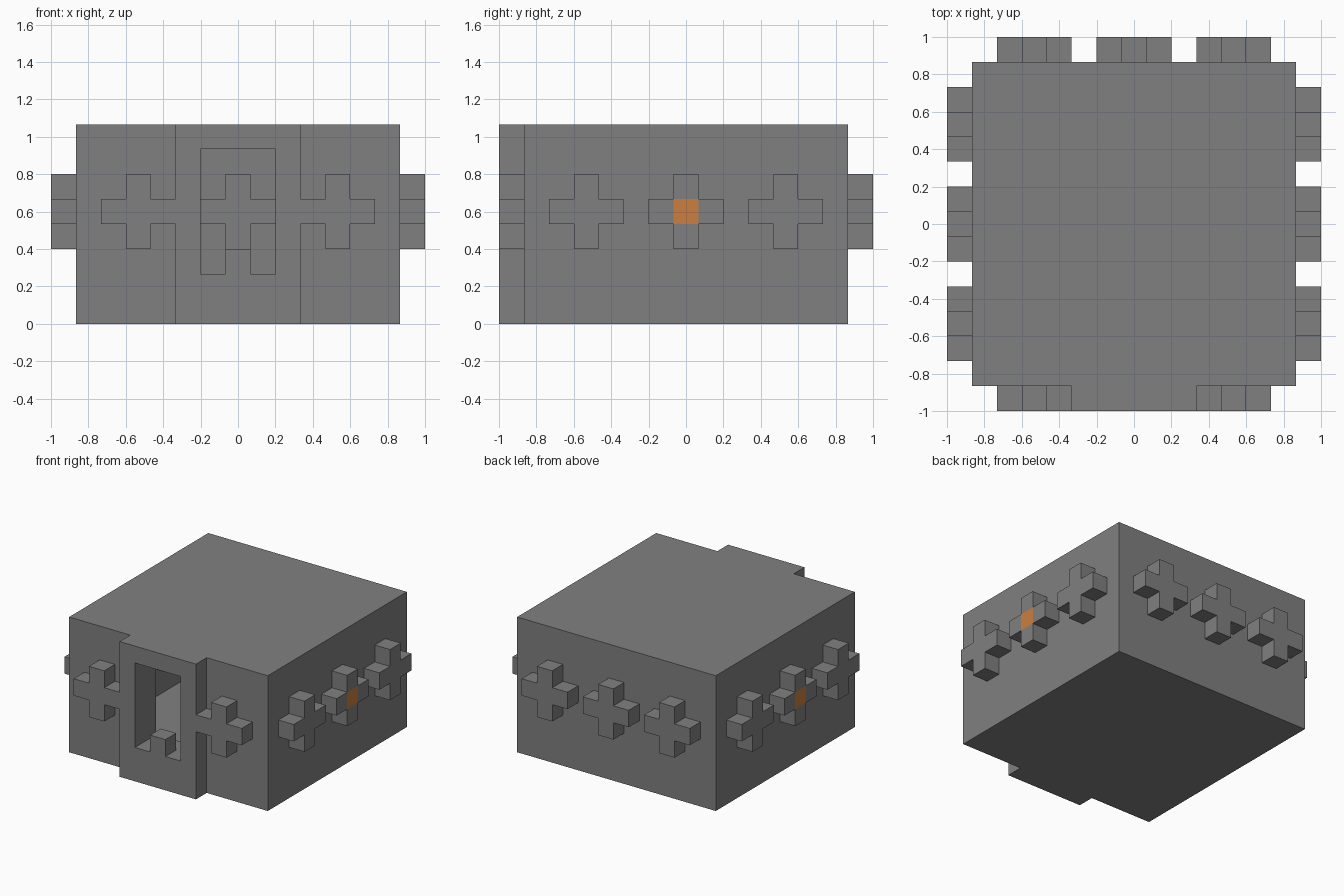
import bpy, bmesh
from math import pi
from mathutils import Matrix, Vector

if "Cube" in bpy.data.objects:
    bpy.data.objects.remove(bpy.data.objects["Cube"])

U = 2 / 15  # one building block


def material(name, color):
    mat = bpy.data.materials.new(name)
    mat.use_nodes = True
    mat.diffuse_color = color
    mat.node_tree.nodes["Principled BSDF"].inputs["Base Color"].default_value = color
    return mat


stone = material("grey stone", (0.216, 0.216, 0.216, 1))
lamp = material("orange lamp", (0.6, 0.21, 0.05, 1))


def finish(name, bm, mats):
    bmesh.ops.recalc_face_normals(bm, faces=bm.faces)
    mesh = bpy.data.meshes.new(name)
    bm.to_mesh(mesh)
    bm.free()
    for mat in mats:
        mesh.materials.append(mat)
    obj = bpy.data.objects.new(name, mesh)
    bpy.context.collection.objects.link(obj)
    return obj


def box(name, low, high):
    """Box between two corners given in blocks."""
    low, high = Vector(low) * U, Vector(high) * U
    bm = bmesh.new()
    size = Matrix.Diagonal((*(high - low), 1))
    bmesh.ops.create_cube(bm, size=1, matrix=Matrix.Translation((low + high) / 2) @ size)
    return finish(name, bm, [stone])


def combine(target, tool, operation):
    mod = target.modifiers.new(operation.lower(), "BOOLEAN")
    mod.object, mod.operation, mod.solver = tool, operation, "EXACT"
    bpy.context.view_layer.objects.active = target
    bpy.ops.object.modifier_apply(modifier=mod.name)
    bpy.data.objects.remove(tool)


def cross(name, side, shift, inner, lit):
    """Plus-shaped ornament through a wall; side counts quarter turns from the front."""
    bm = bmesh.new()
    cells = [(0, 0), (1, 0), (-1, 0), (0, 1), (0, -1)]
    for cx, cz in cells:
        corners = [(-.5, -.5), (.5, -.5), (.5, .5), (-.5, .5)]
        bm.faces.new([bm.verts.new(((cx + a + shift) * U, -7.5 * U, (cz + b + 4.5) * U))
                      for a, b in corners])
    bmesh.ops.remove_doubles(bm, verts=bm.verts, dist=0.001)
    front = list(bm.faces)
    grown = bmesh.ops.extrude_face_region(bm, geom=front, use_keep_orig=True)["geom"]
    back = [v for v in grown if isinstance(v, bmesh.types.BMVert)]
    bmesh.ops.translate(bm, verts=back, vec=(0, inner * U, 0))
    if lit:
        min(front, key=lambda f: (f.calc_center_median() - Vector((0, -1, 4.5 * U))).length).material_index = 1
    bmesh.ops.rotate(bm, verts=bm.verts, cent=(0, 0, 0), matrix=Matrix.Rotation(side * pi / 2, 3, "Z"))
    return finish(name, bm, [stone, lamp])


# Hollow hall with a projecting entrance
hall = box("hall", (-6.5, -6.5, 0), (6.5, 6.5, 8))
combine(hall, box("entrance", (-2.5, -7.5, 0), (2.5, -6, 8)), "UNION")
combine(hall, box("room_cutter", (-5.5, -5.5, 1), (5.5, 5.5, 7)), "DIFFERENCE")
combine(hall, box("doorway_cutter", (-1.5, -8, 2), (1.5, -5, 7)), "DIFFERENCE")
combine(hall, box("door_step", (-.5, -7.5, 1.5), (.5, -6.5, 3)), "UNION")

# Ornaments around the walls, with lamps in the middle of both sides
for side, wall in enumerate(("front", "left", "back", "right")):
    for place, shift in (("first", -4), ("middle", 0), ("last", 4)):
        if wall == "front" and shift == 0:
            continue
        lit = wall in ("left", "right") and shift == 0
        cross(f"{wall}_{place}_ornament", side, shift, 3, lit)
